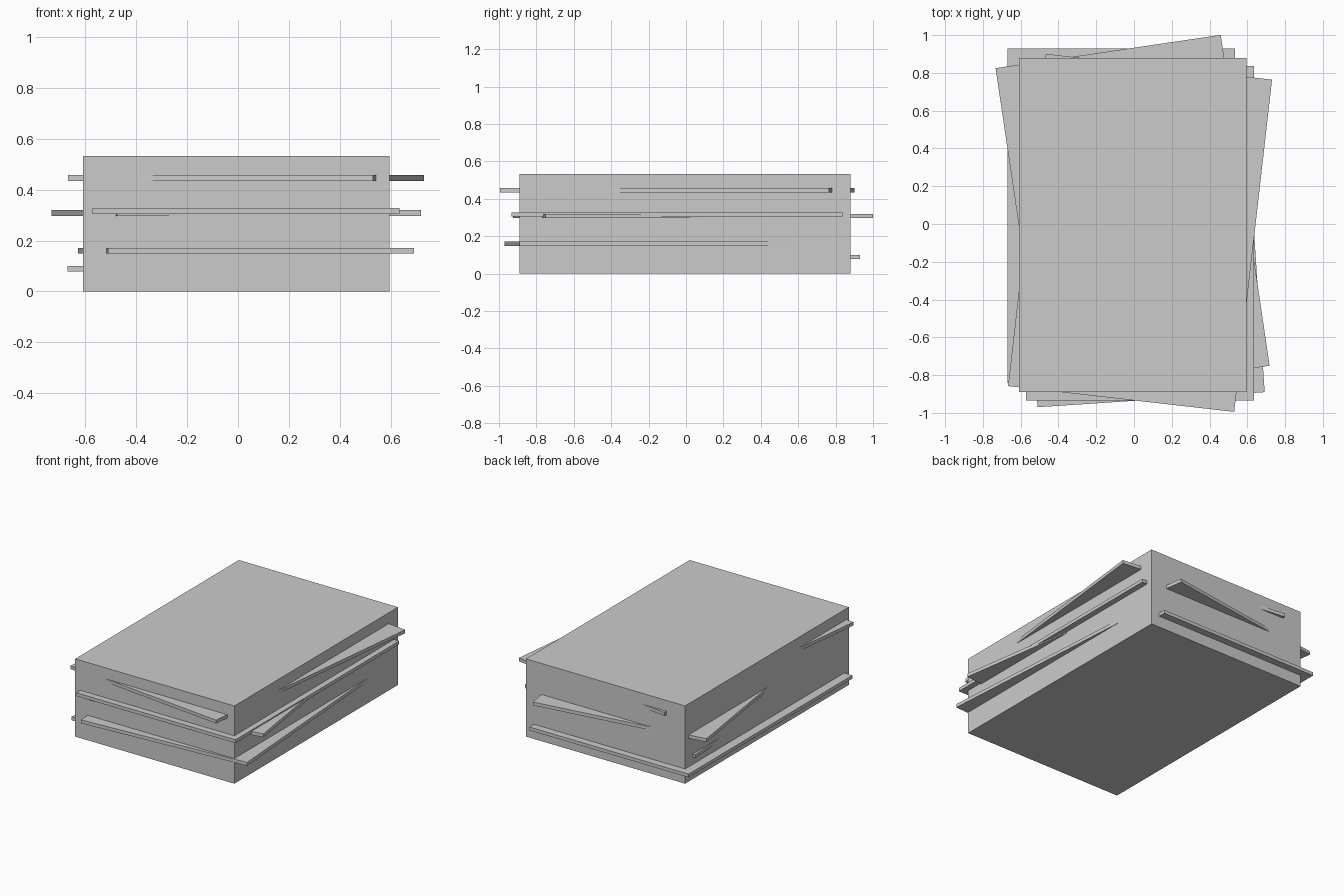
import bpy
from math import radians

if "Cube" in bpy.data.objects:
    bpy.data.objects.remove(bpy.data.objects["Cube"])

W, D, T = 1.205, 1.77, 0.023   # sheet width, depth, thickness


def slab(name, x, y, z, height, angle=0):
    """Box centred at (x, y, z), turned about the vertical."""
    bpy.ops.mesh.primitive_cube_add(size=1, location=(x, y, z),
                                    rotation=(0, 0, radians(angle)))
    ob = bpy.context.object
    ob.name = name
    ob.scale = (W, D, height)
    bpy.ops.object.transform_apply(location=False, rotation=False, scale=True)
    return ob


# Main paper block
slab("paper_stack", -0.007, -0.005, 0.266, 0.532)

# Loose sheets sticking out of the block: x, y, z, angle
sheets = [
    (-0.068, 0.044, 0.089, 0),
    (0.032, -0.047, 0.160, 3.8),
    (-0.0075, 0.0375, 0.308, 8.4),
    (0.032, -0.049, 0.316, 0),
    (0.032, -0.047, 0.446, -6.5),
]
for i, (x, y, z, a) in enumerate(sheets, 1):
    slab(f"loose_sheet_{i}", x, y, z, T, a)
